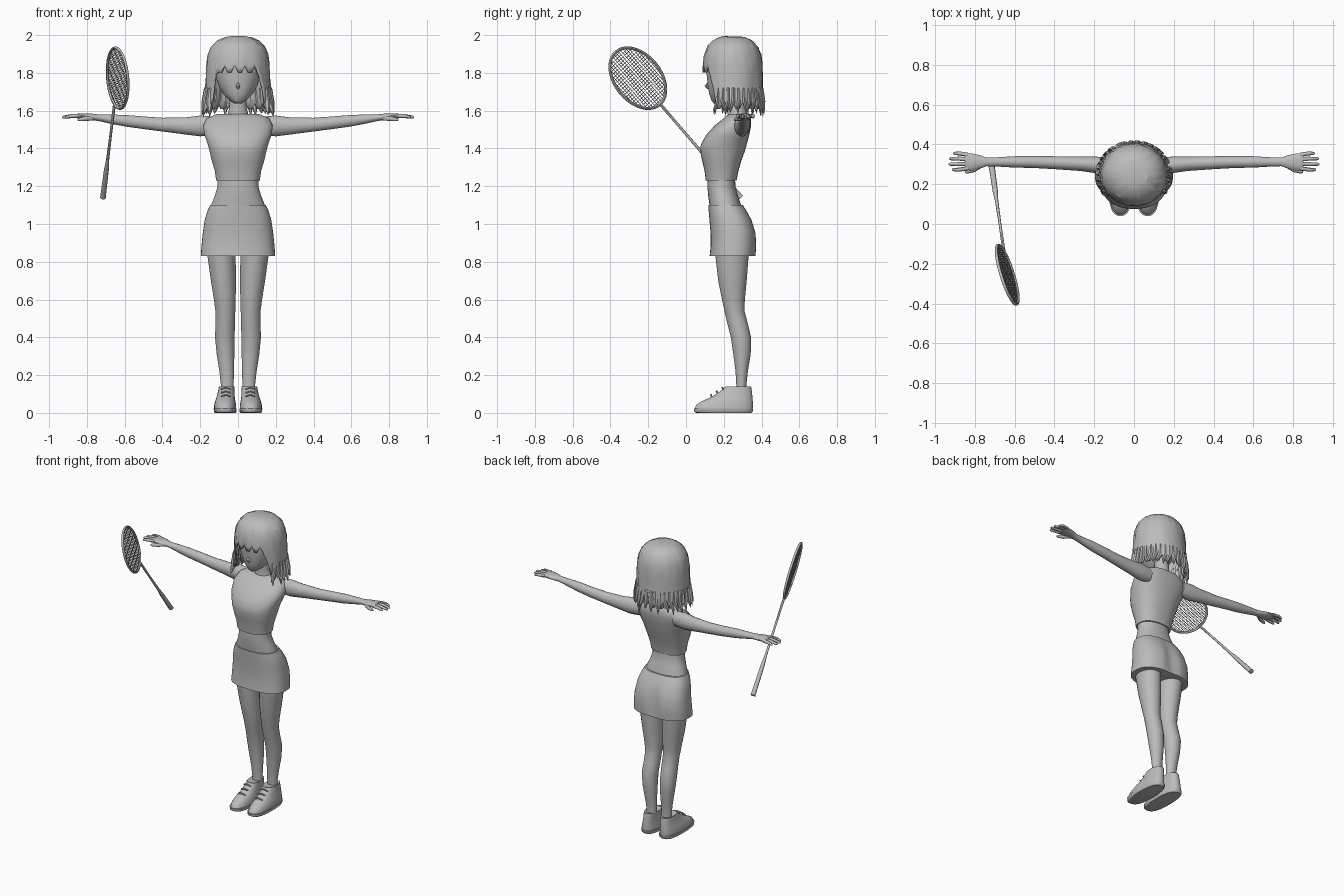
import bpy, bmesh, math, random
from mathutils import Vector

random.seed(4)
cube = bpy.data.objects.get("Cube")
if cube:
    bpy.data.objects.remove(cube)

GREY = (0.5, 0.5, 0.5, 1)
mat = bpy.data.materials.new("plain grey")
mat.use_nodes = True
mat.diffuse_color = GREY
mat.node_tree.nodes["Principled BSDF"].inputs["Base Color"].default_value = GREY


def finish(name, bm, mirror=False, smooth=45, subdiv=0):
    bmesh.ops.recalc_face_normals(bm, faces=bm.faces[:])
    me = bpy.data.meshes.new(name)
    bm.to_mesh(me)
    bm.free()
    me.materials.append(mat)
    ob = bpy.data.objects.new(name, me)
    bpy.context.scene.collection.objects.link(ob)
    if mirror:
        ob.modifiers.new("Mirror", 'MIRROR')
    if subdiv:
        ob.modifiers.new("Smooth", 'SUBSURF').levels = subdiv
        ob.modifiers["Smooth"].render_levels = subdiv
    if smooth:
        bpy.ops.object.select_all(action='DESELECT')
        ob.select_set(True)
        bpy.context.view_layer.objects.active = ob
        bpy.ops.object.shade_smooth_by_angle(angle=math.radians(smooth))
    return ob


def bridge(bm, loops, cap=True, closed=False):
    n = len(loops[0])
    pairs = list(zip(loops, loops[1:]))
    if closed:
        pairs.append((loops[-1], loops[0]))
    for a, b in pairs:
        for i in range(n):
            j = (i + 1) % n
            bm.faces.new((a[i], a[j], b[j], b[i]))
    if cap and not closed:
        bm.faces.new(loops[0])
        bm.faces.new(loops[-1])


def oval(n, p):
    """Unit superellipse points."""
    for i in range(n):
        t = 2 * math.pi * (i + 0.5) / n
        c, s = math.cos(t), math.sin(t)
        yield (math.copysign(abs(c) ** (2 / p), c), math.copysign(abs(s) ** (2 / p), s))


def stack(rings, n=32, p=2.0):
    """Horizontal rings (z, centre x, half width, front y, back y)."""
    bm = bmesh.new()
    loops = []
    for z, cx, hw, yf, yb in rings:
        loops.append([bm.verts.new((cx + hw * u, (yf + yb) / 2 + (yb - yf) / 2 * v, z))
                      for u, v in oval(n, p)])
    bridge(bm, loops)
    return bm


def add_tube(bm, pts, radii, n=8, closed=False, flat=1.0):
    """Round tube through points."""
    pts = [Vector(q) for q in pts]
    loops = []
    m = len(pts)
    for i, q in enumerate(pts):
        nxt = pts[(i + 1) % m] if closed else pts[min(i + 1, m - 1)]
        prv = pts[i - 1] if closed else pts[max(i - 1, 0)]
        d = (nxt - prv).normalized()
        ref = Vector((0, 0, 1)) if abs(d.z) < 0.9 else Vector((0, 1, 0))
        if closed:
            ref = Vector((1, 0, 0))
        u = d.cross(ref).normalized()
        v = u.cross(d)
        r = radii[i] if isinstance(radii, (list, tuple)) else radii
        loops.append([bm.verts.new(q + r * (math.cos(2 * math.pi * k / n) * u
                                            + flat * math.sin(2 * math.pi * k / n) * v))
                      for k in range(n)])
    bridge(bm, loops, closed=closed)


# Head and neck
finish("head", stack([
    (1.637, 0, .018, .148, .2), (1.655, 0, .045, .134, .25), (1.69, 0, .08, .122, .31),
    (1.74, 0, .106, .114, .34), (1.80, 0, .125, .108, .37), (1.88, 0, .13, .108, .38),
    (1.95, 0, .1, .15, .35)], p=2.2), smooth=60)
bm = bmesh.new()
add_tube(bm, [(0, .125, 1.765), (0, .107, 1.73), (0, .117, 1.715)], [.004, .01, .005], 6)
finish("nose", bm, smooth=60)
finish("neck", stack([(1.53, 0, .085, .22, .335), (1.58, 0, .055, .225, .325),
                      (1.62, 0, .045, .225, .315), (1.72, 0, .045, .225, .315)]))

# Top and midriff
finish("sleeveless_top", stack([
    (1.23, 0, .116, .104, .268), (1.28, 0, .123, .098, .278), (1.33, 0, .138, .086, .292),
    (1.38, 0, .15, .076, .31), (1.42, 0, .16, .078, .322), (1.47, 0, .178, .105, .335),
    (1.52, 0, .185, .15, .345), (1.56, 0, .165, .2, .345), (1.583, 0, .11, .225, .335)], p=2.4))
finish("midriff", stack([
    (1.25, 0, .11, .115, .26), (1.2, 0, .108, .113, .262), (1.15, 0, .123, .117, .275),
    (1.1, 0, .143, .124, .292), (1.05, 0, .15, .13, .3)], p=2.2))

# Shorts with a soft cleft at the back
bm = stack([
    (1.10, 0, .147, .118, .302), (1.07, 0, .162, .12, .322), (1.02, 0, .177, .124, .35),
    (.95, 0, .187, .13, .372), (.88, 0, .194, .13, .374), (.83, 0, .197, .125, .37)], n=48, p=2.5)
for v in bm.verts:
    if v.co.y > .3:
        v.co.y -= .03 * math.exp(-(v.co.x / .03) ** 2) * math.exp(-((v.co.z - .93) / .09) ** 2)
finish("shorts", bm)

# Legs and shoes
finish("legs", stack([
    (.88, .088, .076, .15, .335), (.83, .087, .075, .155, .332), (.7, .077, .067, .17, .322),
    (.6, .07, .058, .19, .312), (.54, .067, .053, .203, .31), (.48, .067, .052, .217, .326),
    (.4, .07, .052, .237, .345), (.31, .066, .047, .25, .343), (.22, .06, .039, .262, .328),
    (.15, .057, .034, .266, .32), (.08, .057, .034, .266, .325)], n=24), mirror=True)
finish("shoe_soles", stack([
    (0, .068, .055, .055, .348), (.006, .068, .06, .043, .354),
    (.024, .068, .061, .04, .356)], n=28, p=2.6), mirror=True)
finish("shoe_uppers", stack([
    (.02, .068, .059, .044, .354), (.045, .068, .058, .055, .355), (.065, .067, .053, .09, .354),
    (.085, .065, .048, .135, .352), (.11, .063, .044, .175, .35), (.14, .06, .041, .21, .345),
    (.135, .06, .035, .225, .335)], n=28, p=2.3), mirror=True)
bm = bmesh.new()
for k in range(3):
    y, z = .135 + .03 * k, .088 + .019 * k
    add_tube(bm, [(.04, y, z), (.065, y - .003, z + .008), (.09, y, z)], .005, 6)
finish("shoe_laces", bm, mirror=True)

# Arms
bm = bmesh.new()
loops = []
for x, y, z, ry, rz in [
        (.13, .295, 1.52, .04, .05), (.2, .298, 1.519, .042, .056), (.27, .303, 1.519, .037, .047),
        (.4, .308, 1.526, .033, .037), (.5, .312, 1.536, .031, .034), (.6, .312, 1.547, .029, .031),
        (.68, .312, 1.556, .024, .024), (.74, .312, 1.563, .022, .018),
        (.78, .312, 1.568, .036, .017), (.82, .312, 1.571, .044, .015), (.85, .314, 1.572, .042, .012)]:
    loops.append([bm.verts.new((x, y + ry * u, z + rz * v)) for u, v in oval(16, 2)])
bridge(bm, loops)
finish("arms", bm, mirror=True)

# Fingers and thumbs
bm = bmesh.new()
for y, tip in [(.28, .915), (.303, .932), (.326, .928), (.348, .908)]:
    spread = (y - .314) * .2
    add_tube(bm, [(.835, y, 1.572), (.88, y + spread, 1.572), (tip - .008, y + spread, 1.566),
                  (tip, y + spread, 1.564)], [.011, .01, .008, .004])
add_tube(bm, [(.765, .298, 1.562), (.805, .272, 1.557), (.84, .262, 1.553), (.85, .26, 1.552)],
         [.013, .012, .009, .004])
finish("fingers", bm, mirror=True)

# Hair shell: dome with a fringe at the front and a ragged hem
PROFILE = [(2.0, .0), (1.996, .3), (1.98, .6), (1.95, .82), (1.9, .95), (1.84, 1.0),
           (1.75, 1.02), (1.66, 1.05), (1.56, 1.04)]


def spread_at(z):
    for (z1, r1), (z0, r0) in zip(PROFILE, PROFILE[1:]):
        if z >= z0:
            return r0 + (r1 - r0) * (z - z0) / (z1 - z0)
    return PROFILE[-1][1]


def hair_point(a, z, grow=1.0):
    r = spread_at(z) * grow
    return Vector((.168 * r * math.sin(a), .247 - .158 * r * math.cos(a), z))


def hem(a):
    t = min(max((abs(a) - .68) / .35, 0), 1)
    return 1.815 + (1.62 - 1.815) * t * t * (3 - 2 * t)


bm = bmesh.new()
SEG = 56
levels = [.02, .07, .16, .28, .42, .57, .72, .86, 1]
loops = []
for f in levels:
    row = []
    for i in range(SEG):
        a = -math.pi + 2 * math.pi * i / SEG
        low = hem(a) + (.022 if i % 3 == 0 else -.012)
        z = 1.998 - (1.998 - low) * f
        row.append(bm.verts.new(hair_point(a, z, random.uniform(.98, 1.015))))
    loops.append(row)
bridge(bm, loops, cap=False)
bm.faces.new(loops[0])
shell = finish("hair", bm, smooth=25)
mod = shell.modifiers.new("Thickness", 'SOLIDIFY')
mod.thickness = .012
mod.offset = -1

# Loose lock tips around the sides and back
bm = bmesh.new()
for k in range(24):
    a = 1.05 + (2 * math.pi - 2.1) * k / 23
    turn = a + random.uniform(-.12, .12)
    side = abs(math.sin(a))
    add_tube(bm, [hair_point(a, 1.72, .96), hair_point(a, 1.65, .99),
                  hair_point(turn, 1.605, 1.0 + .05 * side),
                  hair_point(turn, random.uniform(1.565, 1.59), 1.0 + .1 * side)],
             [.014, .018, .011, .001], 6, flat=.6)
finish("hair_tips", bm, smooth=30)

# Racket
grip_end = Vector((-.715, .29, 1.14))
centre = Vector((-.637, -.255, 1.772))
along = (centre - grip_end).normalized()
across = Vector((.4, -.7, -.6))
across = (across - along * across.dot(along)).normalized()
LONG, WIDE = .182, .132

bm = bmesh.new()
add_tube(bm, [centre + along * LONG * math.cos(t) + across * WIDE * math.sin(t)
              for t in [2 * math.pi * k / 48 for k in range(48)]], .008, closed=True)
finish("racket_frame", bm)
bm = bmesh.new()
add_tube(bm, [grip_end + along * s for s in (.2, .45, .655)], [.009, .007, .008])
finish("racket_shaft", bm)
bm = bmesh.new()
add_tube(bm, [grip_end + along * s for s in (0, .012, .2, .27)], [.016, .015, .013, .008], 10)
finish("racket_grip", bm)

bm = bmesh.new()
for u, lu, v, lv, count in [(along, LONG, across, WIDE, 17), (across, WIDE, along, LONG, 23)]:
    for k in range(1, count + 1):
        s = -1 + 2 * k / (count + 1)
        half = u * lu * math.sqrt(1 - s * s)
        mid = centre + v * lv * s
        add_tube(bm, [mid - half, mid + half], .0017, 4)
finish("racket_strings", bm, smooth=0)
